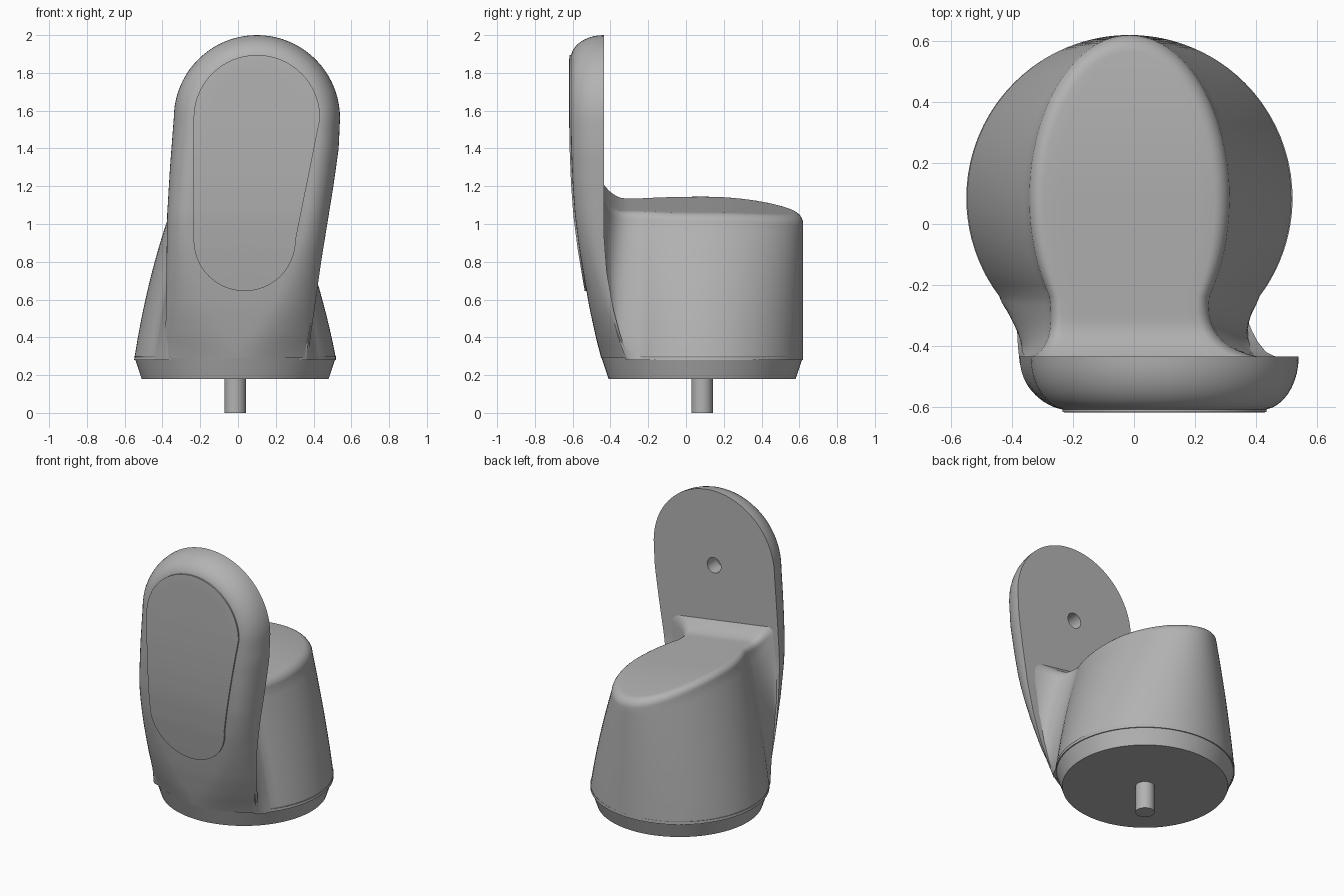
import bpy, bmesh
from math import sin, cos, pi, sqrt, hypot, radians

cube = bpy.data.objects.get("Cube")
if cube:
    bpy.data.objects.remove(cube, do_unlink=True)

grey = bpy.data.materials.new("plain grey")
grey.use_nodes = True
grey.diffuse_color = (0.45, 0.45, 0.45, 1)
grey.node_tree.nodes["Principled BSDF"].inputs["Base Color"].default_value = (0.45, 0.45, 0.45, 1)

CX, CY, R = -0.015, 0.085, 0.535      # drum centre and radius
AX, AZ, AR = 0.1, 1.56, 0.44          # round top of the back plate
Z0 = 0.29


def lerp_table(table, z):
    """Piecewise linear lookup."""
    if z <= table[0][0]:
        return table[0][1]
    for (a, va), (b, vb) in zip(table, table[1:]):
        if z <= b:
            return va + (vb - va) * (z - a) / (b - a)
    return table[-1][1]


def left_x(z): return lerp_table([(0.3, -0.385), (1.05, -0.375), (1.3, -0.36), (AZ, -0.34)], z)
def right_x(z): return lerp_table([(0.3, 0.37), (0.8, 0.44), (1.2, 0.505), (1.4, 0.533), (AZ, 0.54)], z)
def back_y(z): return lerp_table([(0.3, -0.31), (0.42, -0.35), (0.55, -0.385), (0.75, -0.42), (0.95, -0.435)], z)


def front_y(z):
    return lerp_table([(0.29, -0.449), (0.39, -0.475), (0.55, -0.51), (0.69, -0.535), (0.87, -0.565),
                       (1.05, -0.588), (1.22, -0.6), (1.39, -0.607), (AZ, -0.61)], z)


def softness(z):
    """1 at the drum, 0 on the upper plate."""
    t = min(max((z - 0.3) / 0.8, 0), 1)
    return (1 - t) ** 2


def plate_y(s, z):
    """Front surface at fraction s from spine to rim."""
    m = softness(z)
    q = 0.28 + 0.72 * m
    u = min(max((s - 1 + q) / q, 0), 1)
    return back_y(z) + (front_y(z) - back_y(z)) * (1 - u * u) ** (0.5 + 0.5 * m)


def plate_front(x, z):
    if z > AZ:
        return plate_y(hypot(x - AX, z - AZ) / AR, z)
    mid = (left_x(z) + right_x(z)) / 2
    return plate_y(abs(x - mid) / (right_x(z) - mid), z)


def finish(obj, angle=32):
    if not obj.data.materials:
        obj.data.materials.append(grey)
    bpy.ops.object.select_all(action="DESELECT")
    obj.select_set(True)
    bpy.context.view_layer.objects.active = obj
    bpy.ops.object.shade_smooth_by_angle(angle=radians(angle))
    return obj


def grid(name, rows, closed_rows=False, closed_cols=False):
    """Skin a list of point rows, weld it and cap what stays open."""
    bm = bmesh.new()
    vs = [[bm.verts.new(p) for p in row] for row in rows]
    n, k = len(vs), len(vs[0])
    for i in range(n if closed_rows else n - 1):
        for j in range(k if closed_cols else k - 1):
            a, b = vs[i], vs[(i + 1) % n]
            bm.faces.new((a[j], a[(j + 1) % k], b[(j + 1) % k], b[j]))
    bmesh.ops.remove_doubles(bm, verts=bm.verts, dist=0.0008)
    bmesh.ops.holes_fill(bm, edges=[e for e in bm.edges if e.is_boundary], sides=0)
    bmesh.ops.recalc_face_normals(bm, faces=bm.faces)
    mesh = bpy.data.meshes.new(name)
    bm.to_mesh(mesh)
    bm.free()
    obj = bpy.data.objects.new(name, mesh)
    bpy.context.collection.objects.link(obj)
    return obj


def cone(name, r1, r2, z1, z2, sides):
    bpy.ops.mesh.primitive_cone_add(vertices=sides, radius1=r1, radius2=r2, depth=z2 - z1,
                                    location=(CX, CY, (z1 + z2) / 2))
    obj = bpy.context.object
    obj.name = name
    return obj


# Base ring and peg
finish(cone("base_ring", 0.495, R, 0.18, 0.3, 96), 25)
finish(cone("peg", 0.057, 0.057, 0, 0.2, 32))


# Drum body: round below, narrow on top, flaring into the plate
def top_z(x, y):
    return 1.1 - 0.15 * x - 0.18 * max(0, y - 0.1) ** 2 + 5 * max(0, -0.32 - y) ** 2


def half_section(t, side):
    rx = R - 0.14 * t - 0.065 * t * t
    end = radians(-37)
    pts = []
    for i in range(29):
        a = pi / 2 + (end - pi / 2) * i / 28
        pts.append((CX + side * rx * cos(a), CY + R * sin(a)))
    z = 0.3 + 0.78 * t
    tip_x = (right_x(z) if side > 0 else left_x(z)) - side * 0.012
    tip_y = back_y(z) - 0.008
    ex, ey = pts[-1]
    kx, ky = ex - side * 0.025, tip_y + 0.015
    for i in range(1, 13):
        v = i / 12
        a, b, c = (1 - v) ** 2, 2 * v * (1 - v), v * v
        pts.append((a * ex + b * kx + c * tip_x, a * ey + b * ky + c * tip_y))
    return pts


def drum_ring(t, drop=0.0, inset=0.0, squeeze=1.0):
    pts = half_section(t, -1)[::-1] + half_section(t, 1)[1:]
    ring = []
    for x, y in pts:
        x = CX + (x - CX) * (1 - inset / 0.33) * squeeze
        if y > CY:
            y = CY + (y - CY) * (1 - inset / R)
        ring.append((x, y, 0.28 + (top_z(x, y) - drop - 0.28) * t))
    return ring


fillet = 0.05
rings = [drum_ring(i / 16, fillet * i / 16) for i in range(17)]
for i in range(1, 7):
    a = pi / 2 * i / 6
    rings.append(drum_ring(1, fillet * (1 - sin(a)), fillet * (1 - cos(a))))
for s in (0.8, 0.6, 0.4, 0.2, 0):
    rings.append(drum_ring(1, 0, fillet, s))
finish(grid("drum_body", rings, closed_cols=True), 40)

# Back plate: rows run from the front spine over the rim to the back spine
steps = 30
heights = [Z0 + (AZ - Z0) * i / steps for i in range(steps + 1)]
outline = [(left_x(z), z, (left_x(z) + right_x(z)) / 2, z) for z in heights]
for i in range(1, 40):
    a = pi - pi * i / 40
    outline.append((AX + AR * cos(a), AZ + AR * sin(a), AX, AZ))
outline += [(right_x(z), z, (left_x(z) + right_x(z)) / 2, z) for z in reversed(heights)]
rows = []
for px, pz, sx, sz in outline:
    q = 0.28 + 0.72 * softness(pz)
    fractions = [0, (1 - q) / 2] + [1 - q + q * sin(pi / 2 * i / 10) for i in range(11)]
    row = []
    for s in fractions:
        x, z = sx + (px - sx) * s, sz + (pz - sz) * s
        row.append((x, plate_y(s, z), z))
    for s in (0.5, 0):
        z = sz + (pz - sz) * s
        row.append((sx + (px - sx) * s, back_y(z), z))
    rows.append(row)
plate = grid("back_plate", rows)

# Blind hole in the back of the plate
bpy.ops.mesh.primitive_cylinder_add(vertices=32, radius=0.05, depth=0.2,
                                    location=(0.1, -0.435, 1.51), rotation=(pi / 2, 0, 0))
cutter = bpy.context.object
cutter.name = "hole_cutter"
cutter.hide_render = True
cut = plate.modifiers.new("hole", "BOOLEAN")
cut.operation = "DIFFERENCE"
cut.solver = "EXACT"
cut.object = cutter
bpy.context.view_layer.objects.active = plate
bpy.ops.object.modifier_apply(modifier=cut.name)
bpy.data.objects.remove(cutter, do_unlink=True)
finish(plate)

# Thin raised front panel following the plate
BX, BZ, BR, TR = 0.035, 0.915, 0.27, 0.335
edge = []
for i in range(33):
    a = pi * i / 32
    edge.append((AX + TR * cos(a), AZ + TR * sin(a), AX, AZ))
sides = []
for i in range(1, 12):
    v = i / 12
    sides.append((AX + (BX - AX) * v, AZ + (BZ - AZ) * v, TR + (BR - TR) * v))
edge += [(x - r, z, x, z) for x, z, r in sides]
for i in range(33):
    a = pi + pi * i / 32
    edge.append((BX + BR * cos(a), BZ + BR * sin(a), BX, BZ))
edge += [(x + r, z, x, z) for x, z, r in reversed(sides)]
rows = []
for px, pz, sx, sz in edge:
    row = [(px, plate_front(px, pz) + 0.02, pz)]
    for s in (1, 0.9, 0.75, 0.5, 0.25, 0):
        x, z = sx + (px - sx) * s, sz + (pz - sz) * s
        row.append((x, plate_front(x, z) - 0.009, z))
    rows.append(row)
finish(grid("front_panel", rows, closed_rows=True))
